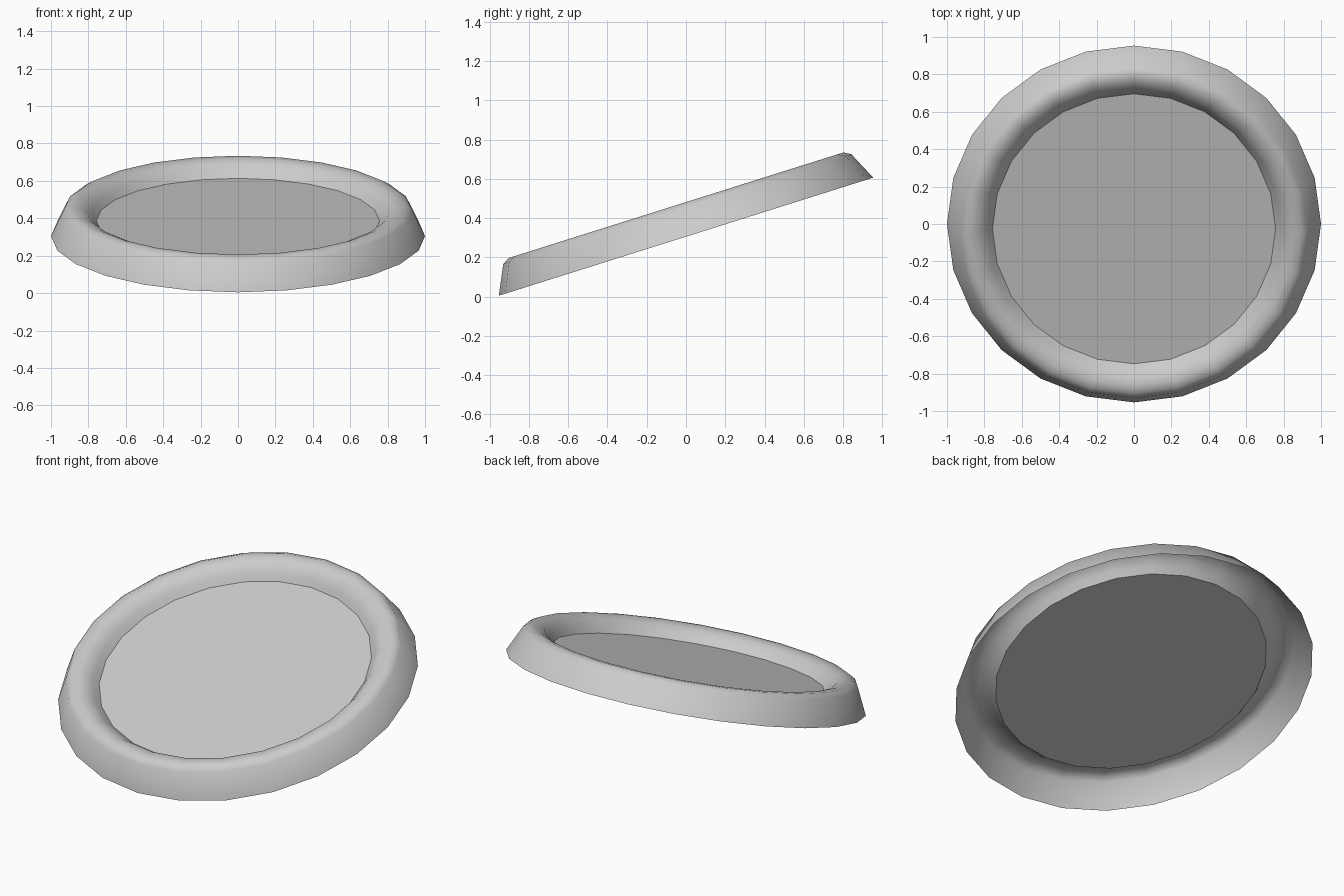
import bpy, bmesh, math
from mathutils import Matrix

if "Cube" in bpy.data.objects:
    bpy.data.objects.remove(bpy.data.objects["Cube"])

SIDES = 24
TILT = Matrix.Translation((0, 0, 0.305)) @ Matrix.Rotation(math.radians(17.5), 4, 'X')


def ring(bm, r, z):
    return [bm.verts.new((r * math.cos(2 * math.pi * i / SIDES),
                          r * math.sin(2 * math.pi * i / SIDES), z)) for i in range(SIDES)]


def finish(bm, name, smooth):
    bm.transform(TILT)
    mesh = bpy.data.meshes.new(name)
    for f in bm.faces:
        f.smooth = smooth
    bm.to_mesh(mesh)
    bm.free()
    obj = bpy.data.objects.new(name, mesh)
    bpy.context.collection.objects.link(obj)
    return obj


# raised rim: open shell turned from a rounded profile (radius, height)
profile = [(1.0, 0.0), (0.93, 0.147), (0.895, 0.168), (0.855, 0.166),
           (0.815, 0.15), (0.785, 0.12), (0.757, 0.085)]
bm = bmesh.new()
rings = [ring(bm, r, z) for r, z in profile]
for a, b in zip(rings, rings[1:]):
    for i in range(SIDES):
        j = (i + 1) % SIDES
        bm.faces.new((a[i], a[j], b[j], b[i]))
finish(bm, "raised_rim", True)

# flat panel set inside the rim
bm = bmesh.new()
bm.faces.new(ring(bm, *profile[-1]))
finish(bm, "flat_panel", False)
